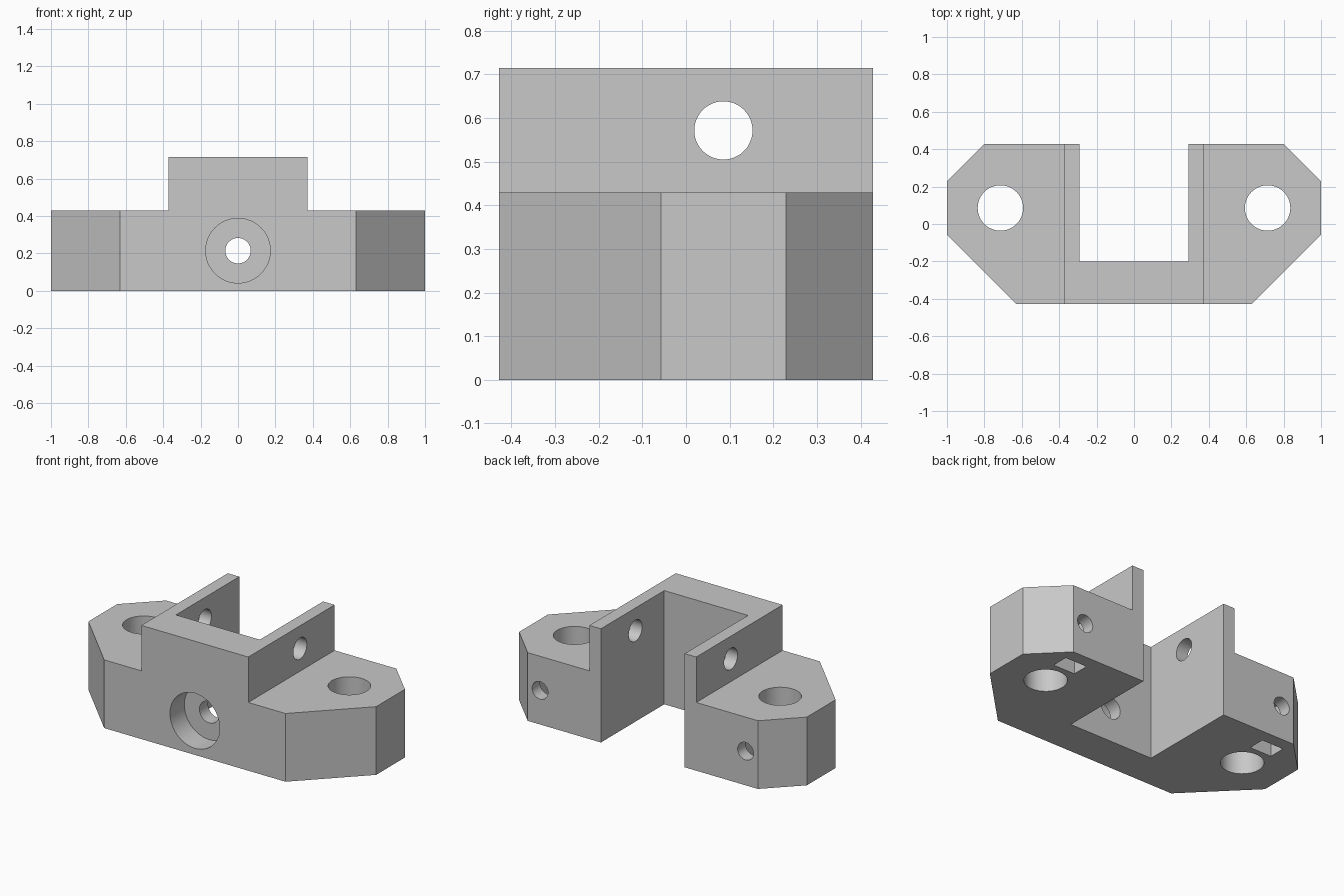
import bpy, bmesh
from math import radians
from mathutils import Matrix

cube = bpy.data.objects.get("Cube")
if cube:
    bpy.data.objects.remove(cube, do_unlink=True)

# Main sizes
BACK = 0.4286          # half depth
BASE_H, TOP_H = 0.4286, 0.7143
LUG_X, LUG_Y = 0.7143, 0.0857
MID_Z = 0.2143

grey = bpy.data.materials.new("plain grey")
grey.use_nodes = True
colour = (0.58, 0.58, 0.58, 1)
grey.diffuse_color = colour
grey.node_tree.nodes["Principled BSDF"].inputs["Base Color"].default_value = colour


def add_object(name, bm):
    bmesh.ops.recalc_face_normals(bm, faces=bm.faces)
    mesh = bpy.data.meshes.new(name)
    bm.to_mesh(mesh)
    bm.free()
    mesh.materials.append(grey)
    obj = bpy.data.objects.new(name, mesh)
    bpy.context.collection.objects.link(obj)
    return obj


def prism(name, outline, z0, z1):
    bm = bmesh.new()
    face = bm.faces.new([bm.verts.new((x, y, z0)) for x, y in outline])
    up = bmesh.ops.extrude_face_region(bm, geom=[face])["geom"]
    bmesh.ops.translate(bm, vec=(0, 0, z1 - z0),
                        verts=[v for v in up if isinstance(v, bmesh.types.BMVert)])
    return add_object(name, bm)


def box(name, x0, x1, y0, y1, z0, z1):
    return prism(name, [(x0, y0), (x1, y0), (x1, y1), (x0, y1)], z0, z1)


def rod(name, centre, radius, length, axis):
    turn = {"X": Matrix.Rotation(radians(90), 4, "Y"),
            "Y": Matrix.Rotation(radians(90), 4, "X"),
            "Z": Matrix.Identity(4)}[axis]
    bm = bmesh.new()
    bmesh.ops.create_cone(bm, cap_ends=True, segments=48, radius1=radius,
                          radius2=radius, depth=length,
                          matrix=Matrix.Translation(centre) @ turn)
    return add_object(name, bm)


def combine(target, tool, operation):
    mod = target.modifiers.new(tool.name, "BOOLEAN")
    mod.operation, mod.solver, mod.object = operation, "EXACT", tool
    bpy.context.view_layer.objects.active = target
    bpy.ops.object.modifier_apply(modifier=mod.name)
    bpy.data.objects.remove(tool, do_unlink=True)


# Base plate with chamfered corners, mirrored across x
half = [(0.63, -BACK), (1, -0.057), (1, 0.2286), (0.8, BACK)]
outline = half + [(-x, y) for x, y in reversed(half)]
bracket = prism("mounting_bracket", outline, 0, BASE_H)

# Raised central block, then the open channel through it
combine(bracket, box("raised_block", -0.3714, 0.3714, -BACK, BACK, 0, TOP_H), "UNION")
combine(bracket, box("channel", -0.2914, 0.2914, -0.2, 0.6, -0.1, 0.9), "DIFFERENCE")

# Front bolt hole with counterbore, and the cross pin hole
cutters = [
    rod("counterbore", (0, -BACK, MID_Z), 0.1729, 0.2857, "Y"),
    rod("bolt_hole", (0, -0.3, MID_Z), 0.068, 0.6, "Y"),
    rod("pin_hole", (0, LUG_Y, 0.5714), 0.0667, 1, "X"),
]

# Lug bores, clamp screw holes and nut slots on both sides
for side in (-1, 1):
    x = side * LUG_X
    cutters += [
        rod("lug_bore", (x, LUG_Y, MID_Z), 0.1215, 1, "Z"),
        rod("screw_hole", (x, 0.3, MID_Z), 0.055, 0.4, "Y"),
        box("nut_slot", x - 0.075, x + 0.075, 0.245, 0.35, -0.1, 0.3),
    ]
for cutter in cutters:
    combine(bracket, cutter, "DIFFERENCE")

# Smooth bores, crisp edges
bpy.ops.object.select_all(action="DESELECT")
bracket.select_set(True)
bpy.context.view_layer.objects.active = bracket
bpy.ops.object.shade_smooth_by_angle(angle=radians(30))
